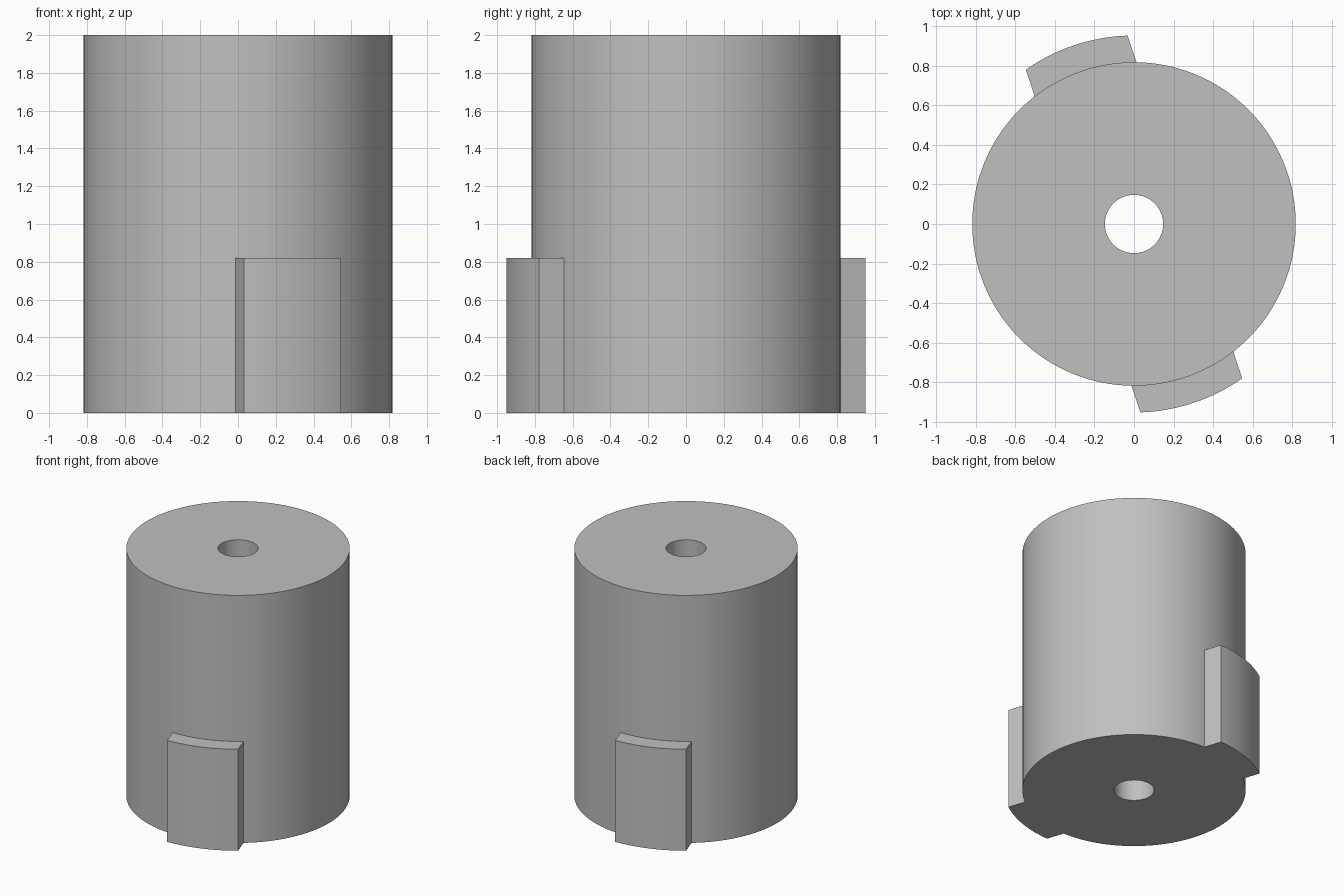
import bpy, bmesh
from math import asin, cos, sin, pi, radians

cube = bpy.data.objects.get("Cube")
if cube:
    bpy.data.objects.remove(cube, do_unlink=True)

BODY_R, HOLE_R, TAB_R = 0.817, 0.147, 0.952
HEIGHT, TAB_HEIGHT, TAB_HALF_WIDTH = 2.0, 0.82, 0.271
SEGMENTS = 128

grey = bpy.data.materials.new("plain grey")
grey.use_nodes = True
colour = (0.53, 0.53, 0.53, 1)
grey.diffuse_color = colour
grey.node_tree.nodes["Principled BSDF"].inputs["Base Color"].default_value = colour


def finish(name, bm):
    bmesh.ops.recalc_face_normals(bm, faces=bm.faces)
    mesh = bpy.data.meshes.new(name)
    bm.to_mesh(mesh)
    bm.free()
    mesh.materials.append(grey)
    obj = bpy.data.objects.new(name, mesh)
    bpy.context.collection.objects.link(obj)
    bpy.ops.object.select_all(action='DESELECT')
    obj.select_set(True)
    bpy.context.view_layer.objects.active = obj
    bpy.ops.object.shade_smooth_by_angle(angle=radians(30))
    return obj


def arc(radius, middle, steps=16):
    # Arc ends lie on the tab's two parallel sides
    half = asin(TAB_HALF_WIDTH / radius)
    angles = [middle + half * (2 * i / steps - 1) for i in range(steps + 1)]
    return [(radius * cos(a), radius * sin(a), 0) for a in angles]


# Cylinder body with a straight bore through its axis
bm = bmesh.new()
profile = [(HOLE_R, 0), (BODY_R, 0), (BODY_R, HEIGHT), (HOLE_R, HEIGHT)]
rings = []
for r, z in profile:
    rings.append([bm.verts.new((r * cos(2 * pi * i / SEGMENTS),
                                r * sin(2 * pi * i / SEGMENTS), z))
                  for i in range(SEGMENTS)])
for k, ring in enumerate(rings):
    nxt = rings[(k + 1) % len(rings)]
    for i in range(SEGMENTS):
        j = (i + 1) % SEGMENTS
        bm.faces.new((ring[i], ring[j], nxt[j], nxt[i]))
finish("bored_cylinder", bm)

# Two opposite curved tabs at the foot of the body
for name, middle in (("front_tab", radians(-71.5)), ("back_tab", radians(108.5))):
    bm = bmesh.new()
    outline = arc(TAB_R, middle) + arc(BODY_R - 0.001, middle)[::-1]
    base = bm.faces.new([bm.verts.new(p) for p in outline])
    top = bmesh.ops.extrude_face_region(bm, geom=[base], use_keep_orig=True)["geom"]
    verts = [v for v in top if isinstance(v, bmesh.types.BMVert)]
    bmesh.ops.translate(bm, verts=verts, vec=(0, 0, TAB_HEIGHT))
    finish(name, bm)
